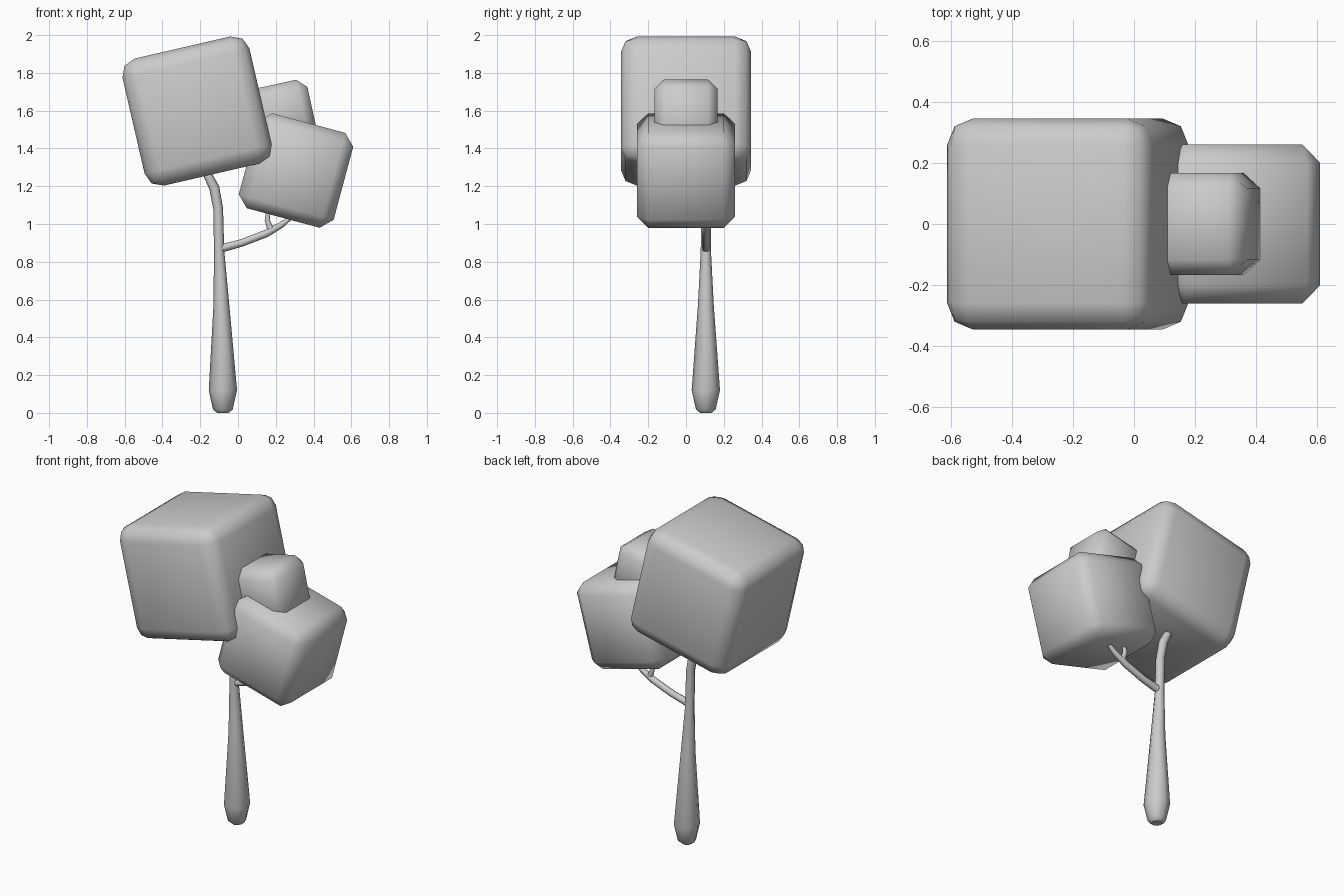
import bpy
import math

default = bpy.data.objects.get("Cube")
if default:
    bpy.data.objects.remove(default, do_unlink=True)

# One plain material for the whole tree
grey = bpy.data.materials.new("light grey")
grey.use_nodes = True
grey.diffuse_color = (0.6, 0.6, 0.6, 1)
grey.node_tree.nodes["Principled BSDF"].inputs["Base Color"].default_value = (0.6, 0.6, 0.6, 1)


def leaf_block(name, x, z, size, tilt, bevel, segments):
    """Bevelled cube of foliage, tilted sideways."""
    bpy.ops.mesh.primitive_cube_add(size=size, location=(x, 0, z),
                                    rotation=(0, math.radians(tilt), 0))
    block = bpy.context.object
    block.name = name
    block.data.materials.append(grey)
    bpy.ops.object.shade_smooth()
    mod = block.modifiers.new("rounded edges", 'BEVEL')
    mod.width = bevel
    mod.segments = segments


def limb(name, points):
    """Tapered eight-sided tube through (x, z, radius) points."""
    curve = bpy.data.curves.new(name, 'CURVE')
    curve.dimensions = '3D'
    curve.bevel_depth = 1
    curve.bevel_resolution = 2
    curve.use_fill_caps = True
    spline = curve.splines.new('POLY')
    spline.points.add(len(points) - 1)
    for point, (x, z, radius) in zip(spline.points, points):
        point.co = (x, 0.105, z, 1)
        point.radius = radius
    obj = bpy.data.objects.new(name, curve)
    bpy.context.collection.objects.link(obj)
    bpy.ops.object.select_all(action='DESELECT')
    obj.select_set(True)
    bpy.context.view_layer.objects.active = obj
    bpy.ops.object.convert(target='MESH')
    obj = bpy.context.object
    obj.data.materials.clear()
    obj.data.materials.append(grey)
    bpy.ops.object.shade_smooth_by_angle(angle=math.radians(50))


# Foliage
leaf_block("large_leaf_block", -0.217, 1.598, 0.69, -13, 0.085, 2)
leaf_block("medium_leaf_block", 0.307, 1.283, 0.52, 15, 0.06, 1)
leaf_block("small_leaf_block", 0.229, 1.575, 0.335, -12.5, 0.05, 1)

# Trunk and branches
limb("trunk", [(-0.08, 0, 0.03), (-0.08, 0.018, 0.052), (-0.08, 0.12, 0.075),
               (-0.088, 0.57, 0.042), (-0.1, 0.86, 0.027), (-0.105, 1.08, 0.026),
               (-0.125, 1.19, 0.027), (-0.175, 1.29, 0.022)])
limb("side_branch", [(-0.1, 0.868, 0.022), (0.02, 0.9, 0.02), (0.15, 0.95, 0.02),
                     (0.23, 0.995, 0.016), (0.31, 1.06, 0.009)])
limb("twig", [(0.175, 0.965, 0.018), (0.155, 1.02, 0.014), (0.165, 1.12, 0.008)])
